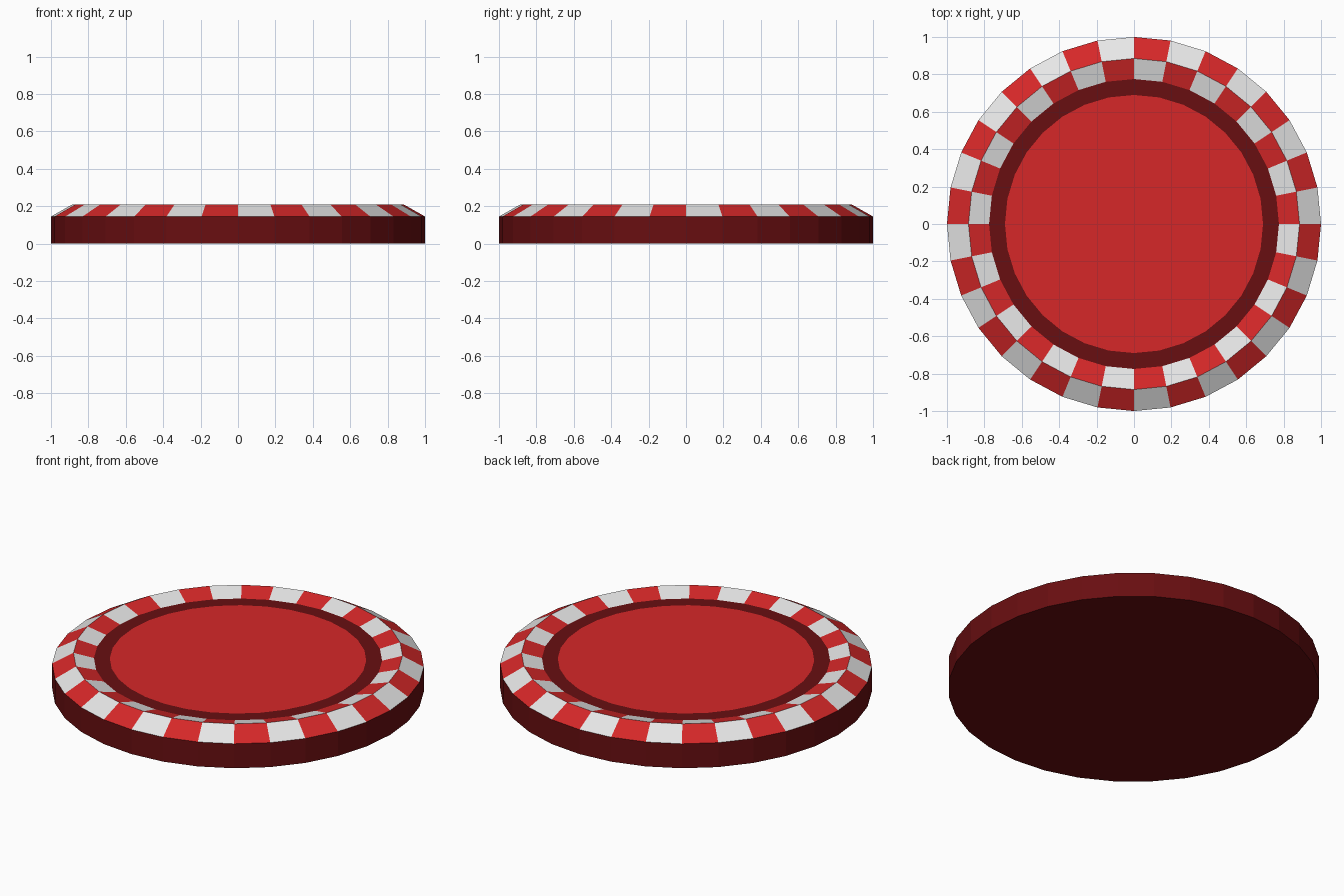
import bpy, bmesh, math

if "Cube" in bpy.data.objects:
    bpy.data.objects.remove(bpy.data.objects["Cube"])

SIDES = 32


def material(name, rgb):
    m = bpy.data.materials.new(name)
    m.diffuse_color = (*rgb, 1.0)
    m.use_nodes = True
    m.node_tree.nodes["Principled BSDF"].inputs["Base Color"].default_value = m.diffuse_color
    return m


DARK = material("dark_red", (0.14, 0.0045, 0.0055))
RED = material("bright_red", (0.67, 0.0205, 0.0215))
WHITE = material("off_white", (0.8, 0.8, 0.8))


def lathe(name, profile, mats, rule, cap_first=False, cap_last=False):
    """Spin (radius, z) points into flat bands; rule(band, side) picks the colour."""
    bm = bmesh.new()
    rings = []
    for r, z in profile:
        rings.append([bm.verts.new((r * math.cos(2 * math.pi * i / SIDES),
                                    r * math.sin(2 * math.pi * i / SIDES), z))
                      for i in range(SIDES)])
    for b in range(len(rings) - 1):
        for i in range(SIDES):
            j = (i + 1) % SIDES
            f = bm.faces.new((rings[b][i], rings[b][j], rings[b + 1][j], rings[b + 1][i]))
            f.material_index = rule(b, i)
    if cap_first:
        bm.faces.new(rings[0][::-1])
    if cap_last:
        bm.faces.new(rings[-1])
    me = bpy.data.meshes.new(name)
    bm.to_mesh(me)
    bm.free()
    for m in mats:
        me.materials.append(m)
    ob = bpy.data.objects.new(name, me)
    bpy.context.collection.objects.link(ob)
    return ob


# Base: closed underside and straight outer wall
lathe("base_wall", [(1.0, 0.0), (1.0, 0.145)], [DARK], lambda b, i: 0, cap_first=True)

# Raised rim: outer and inner slopes with alternating checks
lathe("checkered_rim", [(1.0, 0.145), (0.885, 0.21), (0.775, 0.18)], [WHITE, RED],
      lambda b, i: (b + i) % 2)

# Dark border ring around the centre
lathe("border_ring", [(0.775, 0.18), (0.69, 0.18)], [DARK], lambda b, i: 0)

# Flat red centre
lathe("centre_disc", [(0.69, 0.18)], [RED], lambda b, i: 0, cap_last=True)
